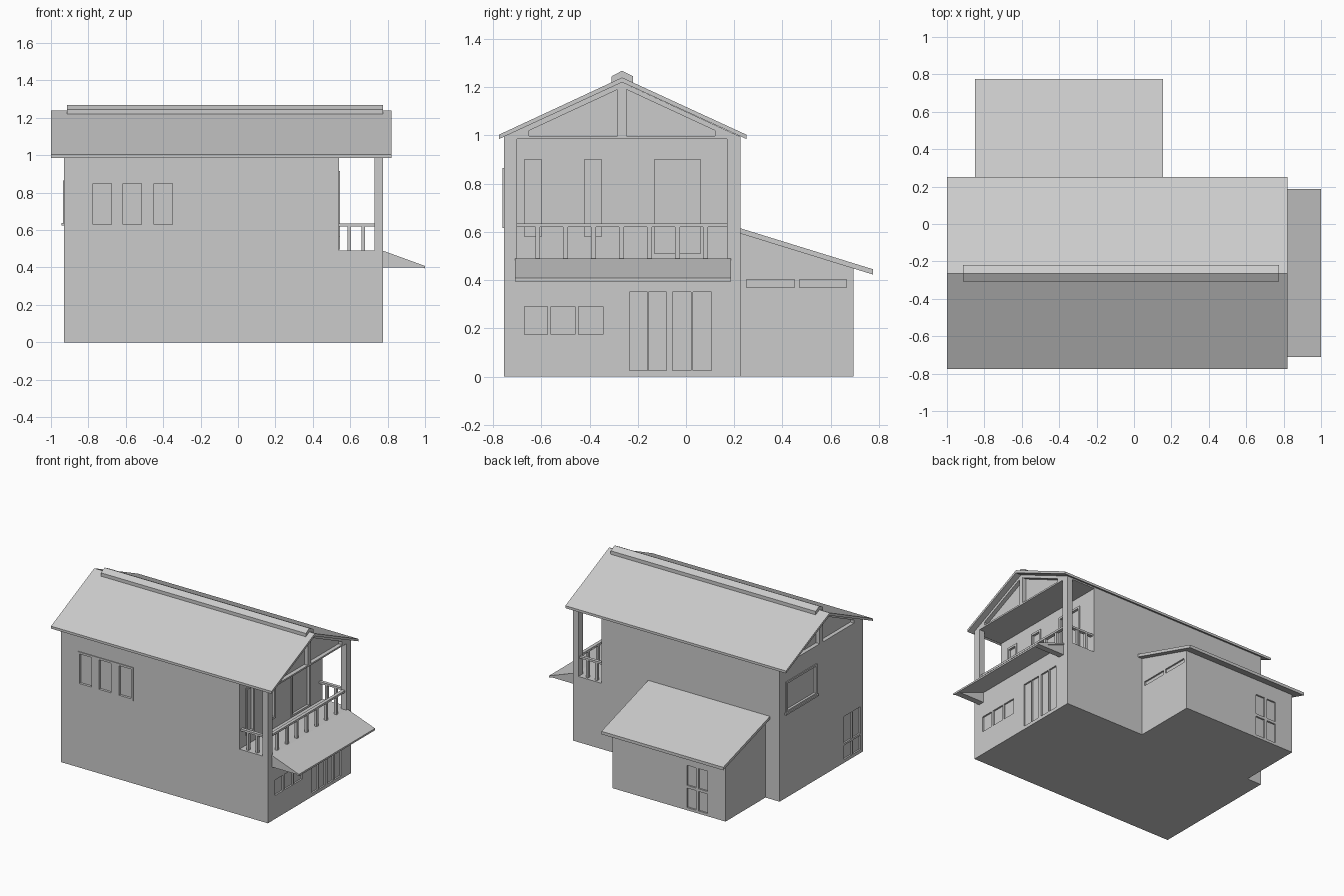
import bpy, bmesh

cube = bpy.data.objects.get("Cube")
if cube:
    bpy.data.objects.remove(cube, do_unlink=True)

mat = bpy.data.materials.new("plain grey")
mat.use_nodes = True
GREY = (0.6, 0.6, 0.6, 1)
mat.diffuse_color = GREY
mat.node_tree.nodes["Principled BSDF"].inputs["Base Color"].default_value = GREY


def prism(bm, axis, points, lo, hi):
    """Extrude a 2D profile along x or y (profile is the other axis and z)."""
    def at(p, t):
        return (t, p[0], p[1]) if axis == "x" else (p[0], t, p[1])
    a = [bm.verts.new(at(p, lo)) for p in points]
    b = [bm.verts.new(at(p, hi)) for p in points]
    bm.faces.new(a)
    bm.faces.new(b[::-1])
    for i in range(len(a)):
        j = (i + 1) % len(a)
        bm.faces.new((a[i], b[i], b[j], a[j]))


def box(bm, x, y, z):
    prism(bm, "x", [(y[0], z[0]), (y[1], z[0]), (y[1], z[1]), (y[0], z[1])], *x)


def finish(bm, name):
    bmesh.ops.recalc_face_normals(bm, faces=bm.faces)
    mesh = bpy.data.meshes.new(name)
    bm.to_mesh(mesh)
    bm.free()
    mesh.materials.append(mat)
    ob = bpy.data.objects.new(name, mesh)
    bpy.context.collection.objects.link(ob)
    return ob


def make(name, *parts):
    """One object from prisms (axis, profile, lo, hi) and boxes (x, y, z)."""
    bm = bmesh.new()
    for p in parts:
        (prism if isinstance(p[0], str) else box)(bm, *p)
    return finish(bm, name)


def carve(ob, cutter):
    cutter.hide_render = True
    mod = ob.modifiers.new("openings", "BOOLEAN")
    mod.object, mod.solver = cutter, "EXACT"
    bpy.context.view_layer.objects.active = ob
    bpy.ops.object.modifier_apply(modifier=mod.name)
    bpy.data.objects.remove(cutter, do_unlink=True)


def panel(axis, plane, depth, u, z):
    """Box lying on a wall, reaching depth to both sides of its plane."""
    w = (plane - depth, plane + depth)
    return (w, u, z) if axis == "x" else (u, w, z)


def frame(name, axis, plane, panes, z, rim=0.015, out=0.006):
    """Thin surround and mullions around a row of panes."""
    bars, edge = [], panes[0][0] - rim
    for a, b in panes:
        bars.append(panel(axis, plane, out, (edge, a), z))
        edge = b
    end = panes[-1][1] + rim
    bars.append(panel(axis, plane, out, (edge, end), z))
    for s in ((z[0] - rim, z[0]), (z[1], z[1] + rim)):
        bars.append(panel(axis, plane, out, (panes[0][0] - rim, end), s))
    return make(name, *bars)


LEFT, RIGHT, FRONT, BACK = -0.93, 0.775, -0.755, 0.225
RIDGE_Y, RIDGE_Z, SLOPE, THICK = -0.265, 1.24, 0.46, 0.02
PORCH, FLOOR, CEILING = 0.54, 0.49, 0.985


def under(y):
    return RIDGE_Z - THICK - SLOPE * abs(y - RIDGE_Y)


# Main walls, with the porch and window openings carved out
walls = make("house_walls", ("x", [
    (FRONT, 0), (BACK, 0), (BACK, under(BACK)), (RIDGE_Y, under(RIDGE_Y)),
    (FRONT, under(FRONT))], LEFT, RIGHT))
carve(walls, make("porch_cutter", ((PORCH, 1), (-1, 1), (FLOOR, CEILING))))

front_panes = [(-0.775, -0.675), (-0.615, -0.515), (-0.45, -0.35)]
low_panes = [(-0.67, -0.575), (-0.56, -0.46), (-0.445, -0.345)]
door_panes = [(-0.235, -0.16), (-0.155, -0.08), (-0.055, 0.02), (0.03, 0.105)]
porch_panes = [(-0.67, -0.6), (-0.42, -0.35)]
side_door = [(-0.73, -0.64), (-0.625, -0.535)]
CUT = 0.012
holes = [panel("y", FRONT, CUT, u, (0.63, 0.85)) for u in front_panes]
holes += [panel("x", RIGHT, CUT, u, (0.175, 0.29)) for u in low_panes]
holes += [panel("x", RIGHT, CUT, u, (0.025, 0.35)) for u in door_panes]
holes += [panel("x", PORCH, CUT, u, (0.58, 0.9)) for u in porch_panes]
holes += [panel("x", PORCH, CUT, (-0.13, 0.06), (0.51, 0.9))]
holes += [panel("x", LEFT, CUT, (-0.195, 0.14), (0.65, 0.85))]
for low, high in ((0.025, 0.13), (0.145, 0.345)):
    holes += [panel("x", LEFT, CUT, u, (low, high)) for u in side_door]

# Triangular recesses either side of the king post in both gables
for s in (-1, 1):
    tri = [(RIDGE_Y + s * 0.018, 0.997), (RIDGE_Y + s * 0.385, 0.997),
           (RIDGE_Y + s * 0.385, 1.02), (RIDGE_Y + s * 0.018, 1.19)]
    for end in (LEFT, RIGHT):
        holes.append(("x", tri, end - 0.03, end + 0.03))
carve(walls, make("window_cutter", *holes))

# Raised window surrounds
frame("front_window_frame", "y", FRONT, front_panes, (0.63, 0.85))
for i, u in enumerate(porch_panes):
    frame(f"porch_window_frame_{i + 1}", "x", PORCH, [u], (0.58, 0.9))
frame("porch_door_frame", "x", PORCH, [(-0.13, 0.06)], (0.51, 0.9))
frame("side_window_frame", "x", LEFT, [(-0.195, 0.14)], (0.65, 0.85))
make("side_window_sill", panel("x", LEFT, 0.015, (-0.22, 0.165), (0.625, 0.638)))

# Main roof and ridge cap
eaves = [(-0.775, 0.985), (0.25, 0.985)]
make("main_roof", ("x", [
    eaves[0], (RIDGE_Y, RIDGE_Z - THICK), eaves[1], (eaves[1][0], 1.003),
    (RIDGE_Y, RIDGE_Z), (eaves[0][0], 1.003)], -1, 0.82))
make("ridge_cap", ("x", [
    (-0.308, 1.21), (-0.22, 1.21), (-0.22, 1.245), (RIDGE_Y, 1.268),
    (-0.308, 1.245)], -0.915, 0.775))

# Porch posts, railings and balusters
POST = 0.055
RAIL = (0.62, 0.635)
POST_X = (0.73, RIGHT)
make("porch_posts", *[(POST_X, y, (FLOOR, CEILING))
                      for y in ((FRONT, FRONT + POST), (BACK - POST, BACK))])
parts = [((0.74, 0.765), (FRONT + POST, BACK - POST), RAIL)]
for i in range(7):
    y = -0.615 + i * 0.116
    parts.append(((0.743, 0.762), (y - 0.01, y + 0.01), (FLOOR, RAIL[0])))
make("end_railing", *parts)
for name, y in (("front_railing", FRONT + 0.027), ("back_railing", BACK - 0.027)):
    parts = [((PORCH, POST_X[0]), (y - 0.012, y + 0.012), RAIL)]
    for x in (0.595, 0.67):
        parts.append(((x - 0.009, x + 0.009), (y - 0.01, y + 0.01), (FLOOR, RAIL[0])))
    make(name, *parts)

# Awning below the porch, with end brackets
make("awning", ("y", [(RIGHT, 0.475), (1, 0.395), (1, 0.408), (RIGHT, 0.49)],
                -0.71, 0.187))
bracket = [(RIGHT, 0.4), (0.985, 0.4), (RIGHT, 0.48)]
make("awning_brackets", ("y", bracket, -0.705, -0.66), ("y", bracket, 0.137, 0.182))

# Lean-to at the back with its sloping roof
LEAN_X, LEAN_Y = (-0.813, 0.118), 0.695
lean = make("lean_to_walls", ("x", [
    (BACK, 0), (LEAN_Y, 0), (LEAN_Y, 0.448), (BACK, 0.593)], *LEAN_X))
holes = [panel("x", LEAN_X[1], CUT, u, (0.37, 0.402))
         for u in ((0.25, 0.45), (0.47, 0.665))]
for z in ((0.02, 0.165), (0.185, 0.335)):
    holes += [panel("y", LEAN_Y, CUT, u, z) for u in ((-0.665, -0.59), (-0.57, -0.495))]
carve(lean, make("lean_to_cutter", *holes))
make("lean_to_roof", ("x", [
    (BACK, 0.593), (0.775, 0.423), (0.775, 0.445), (BACK, 0.615)], -0.85, 0.155))
